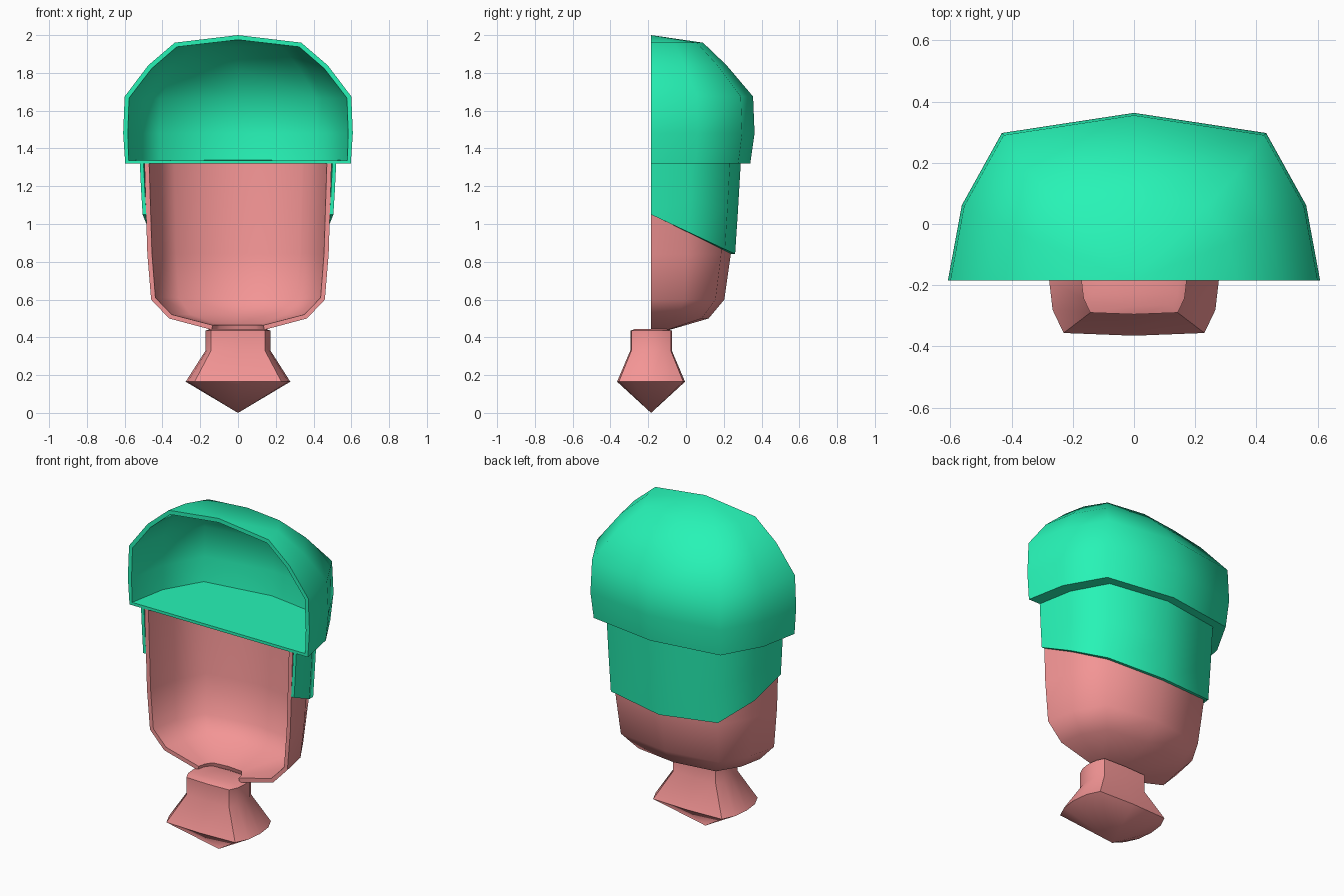
import bpy, bmesh, math

if "Cube" in bpy.data.objects:
    bpy.data.objects.remove(bpy.data.objects["Cube"])

FRONT = -0.185  # plane of the open front


def material(name, colour):
    m = bpy.data.materials.new(name)
    m.diffuse_color = colour
    m.use_nodes = True
    m.node_tree.nodes["Principled BSDF"].inputs["Base Color"].default_value = m.diffuse_color
    return m


GREEN = material("green", (0.02, 0.90, 0.47, 1))
PINK = material("pink", (0.90, 0.30, 0.30, 1))


def mirrored(half):
    """Extend a quarter plan (+x round to the centre) across x."""
    return half + [(-x, y) for x, y in reversed(half[:-1])]


HALF_PLAN = mirrored([(1, 0), (0.925, 0.45), (0.71, 0.88), (0, 1)])
BACK = mirrored([(1, 0), (0.96, 0.53), (0.83, 0.95), (0, 1)])
FULL_PLAN = BACK + [(x, -y) for x, y in reversed(BACK[1:-1])]


def ring(plan, z, rx, ry, slope=0):
    """Plan scaled to a half width and depth; slope tilts it along y."""
    return [(x * rx, FRONT + y * ry, z + slope * y * ry) for x, y in plan]


def loft(name, rings, mat, closed=False, bottom=False, top=False, thickness=0):
    """Skin rings listed from bottom to top."""
    bm = bmesh.new()
    rows = [[bm.verts.new(p) for p in r] for r in rings]
    n = len(rows[0])
    for a, b in zip(rows, rows[1:]):
        for i in range(n if closed else n - 1):
            j = (i + 1) % n
            bm.faces.new((a[i], a[j], b[j], b[i]))
    if bottom:
        bm.faces.new(rows[0][::-1])
    if top:
        bm.faces.new(rows[-1])
    bmesh.ops.remove_doubles(bm, verts=bm.verts, dist=1e-4)
    mesh = bpy.data.meshes.new(name)
    bm.to_mesh(mesh)
    bm.free()
    mesh.materials.append(mat)
    obj = bpy.data.objects.new(name, mesh)
    bpy.context.collection.objects.link(obj)
    if thickness:
        s = obj.modifiers.new("wall", 'SOLIDIFY')
        s.thickness = thickness
        s.offset = -1
        bpy.context.view_layer.objects.active = obj
        obj.select_set(True)
        bpy.ops.object.modifier_apply(modifier="wall")
    # keep the front inner and outer walls in the cutting plane
    if not closed:
        for v in obj.data.vertices:
            if v.co.y < FRONT + 0.03:
                v.co.y = FRONT
    bpy.ops.object.select_all(action='DESELECT')
    bpy.context.view_layer.objects.active = obj
    obj.select_set(True)
    bpy.ops.object.shade_smooth_by_angle(angle=math.radians(55))
    return obj


# Upper hood: a half dome with a flat floor, open at the front
loft("hood_dome", [ring(HALF_PLAN, *r) for r in (
    (1.32, 0.597, 0.525), (1.48, 0.608, 0.548), (1.675, 0.60, 0.54),
    (1.84, 0.475, 0.40), (1.96, 0.335, 0.275), (2.0, 0, 0))],
    GREEN, bottom=True, thickness=0.025)

# Lower hood band with a sloping hem
loft("hood_band", [
    ring(HALF_PLAN, 1.05, 0.505, 0.445, -0.47),
    ring(HALF_PLAN, 1.18, 0.513, 0.46, -0.24),
    ring(HALF_PLAN, 1.325, 0.52, 0.475)], GREEN, thickness=0.02)

# Main half shell below the hood
loft("shell_body", [ring(HALF_PLAN, *r) for r in (
    (0.44, 0.14, 0.10), (0.50, 0.365, 0.305), (0.60, 0.46, 0.388),
    (0.84, 0.48, 0.422), (1.32, 0.495, 0.45))], PINK, thickness=0.025)

# Neck with a flared, pointed foot
loft("neck_foot", [ring(FULL_PLAN, *r) for r in (
    (0, 0, 0), (0.165, 0.277, 0.18), (0.33, 0.172, 0.11),
    (0.435, 0.172, 0.11), (0.445, 0.148, 0.083))],
    PINK, closed=True, top=True)
